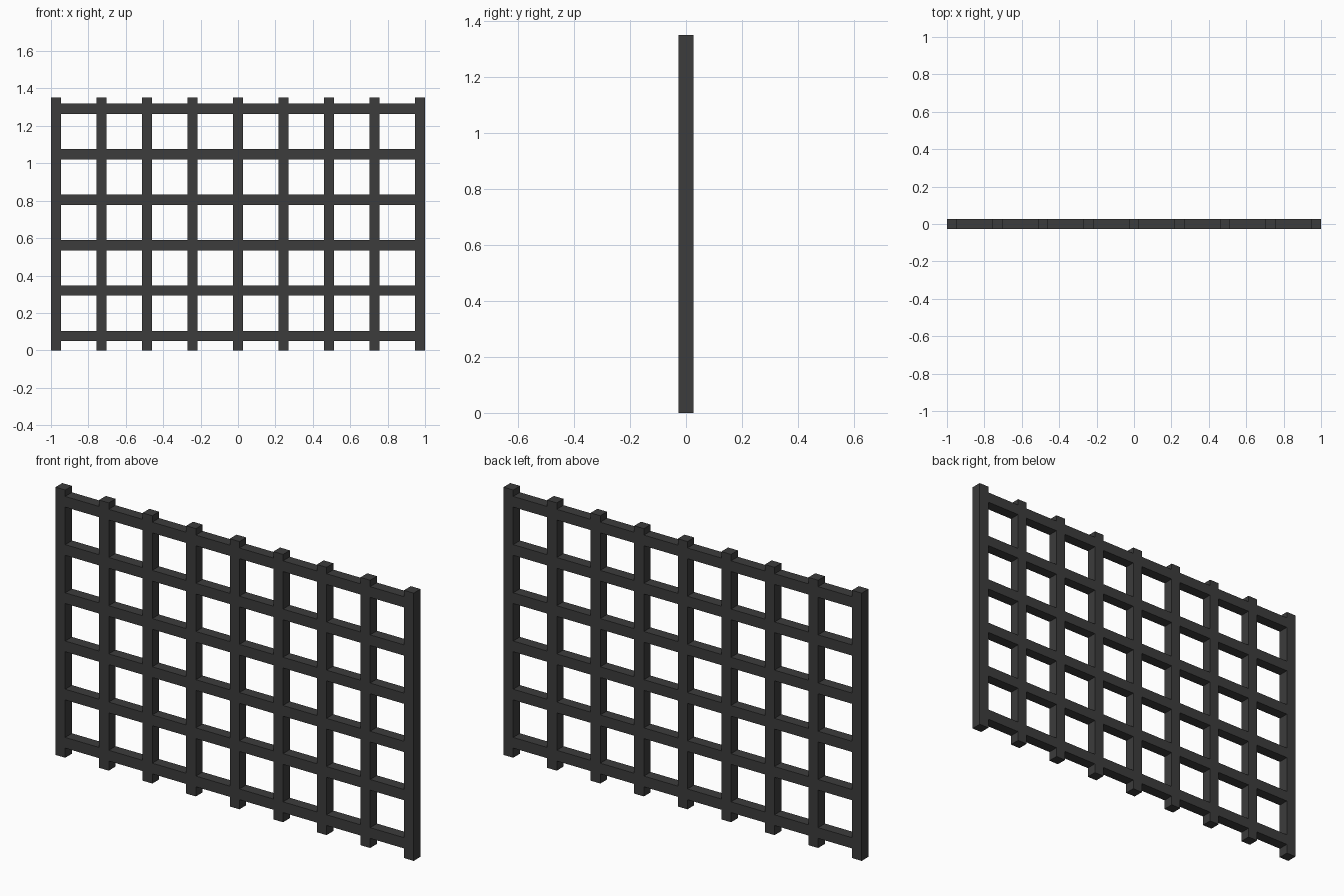
import bpy

if "Cube" in bpy.data.objects:
    bpy.data.objects.remove(bpy.data.objects["Cube"])

BAR = 2 / 37             # square bar thickness
PITCH = 4.5 * BAR        # spacing of posts and rails
HEIGHT = 25 * BAR
FIRST_RAIL = 1.4 * BAR   # centre height of the lowest rail

iron = bpy.data.materials.new("dark_iron")
iron.diffuse_color = (0.045, 0.045, 0.045, 1)
iron.use_nodes = True
iron.node_tree.nodes["Principled BSDF"].inputs["Base Color"].default_value = iron.diffuse_color


def bar(name, location, size):
    bpy.ops.mesh.primitive_cube_add(size=1, location=location)
    ob = bpy.context.object
    ob.name = name
    ob.scale = size
    bpy.ops.object.transform_apply(location=False, rotation=False, scale=True)
    ob.data.materials.append(iron)


# Upright bars
for i in range(9):
    bar(f"upright_bar_{i + 1}", ((i - 4) * PITCH, 0, HEIGHT / 2), (BAR, BAR, HEIGHT))

# Cross bars, flush with the uprights and ending at the outer pair
for i in range(6):
    bar(f"cross_bar_{i + 1}", (0, 0, FIRST_RAIL + i * PITCH), (2 - 2 * BAR, BAR, BAR))
